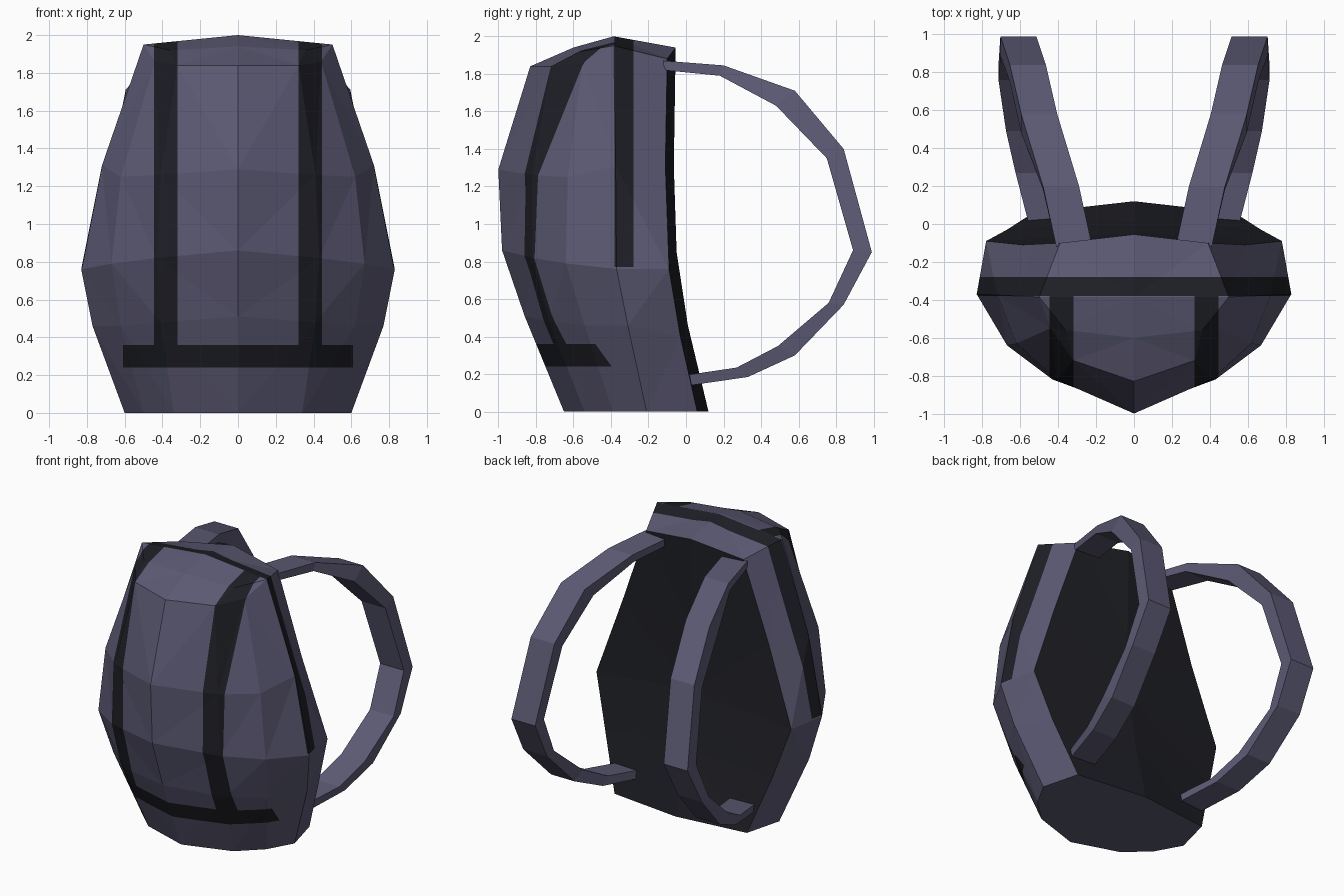
import bpy, bmesh
from mathutils import Vector

if "Cube" in bpy.data.objects:
    bpy.data.objects.remove(bpy.data.objects["Cube"])


def material(name, rgb):
    m = bpy.data.materials.new(name)
    m.diffuse_color = (*rgb, 1)
    m.use_nodes = True
    m.node_tree.nodes["Principled BSDF"].inputs["Base Color"].default_value = m.diffuse_color
    return m


FABRIC = material("slate_purple_fabric", (0.107, 0.102, 0.174))
TRIM = material("black_trim", (0.013, 0.0137, 0.019))


def finish(bm, name, mats):
    bmesh.ops.recalc_face_normals(bm, faces=bm.faces[:])
    me = bpy.data.meshes.new(name)
    bm.to_mesh(me)
    bm.free()
    for m in mats:
        me.materials.append(m)
    ob = bpy.data.objects.new(name, me)
    bpy.context.scene.collection.objects.link(ob)
    return ob


# Bag body: vertical columns of the right half, bottom to top
front_mid = [(0, -.65, 0), (0, -.86, .51), (0, -.98, .86), (0, -1, 1.29), (0, -.83, 1.84)]
front_out = [(.34, -.54, 0), (.41, -.73, .48), (.43, -.82, .82), (.41, -.82, 1.26), (.32, -.72, 1.84)]
corner = [(.5, -.39, 0), (.62, -.54, .46), (.67, -.64, .79), (.62, -.63, 1.25), (.44, -.55, 1.86)]
side = [(.6, -.21, 0), (.77, -.31, .46), (.83, -.37, .76), (.72, -.375, 1.31), (.5, -.385, 1.95)]
back_out = [(.53, .06, 0), (.67, -.03, .4), (.78, -.09, .76), (.588, -.11, 1.31), (.39, -.1, 1.88)]
back_mid = [(0, .12, 0), (0, .01, .46), (0, -.05, .85), (0, -.065, 1.31), (0, -.055, 1.94)]
cols = [front_mid, front_out, corner, side, back_out, back_mid]
ridge, lid_mid, lid_out = (0, -.385, 2), (0, -.6, 1.94), (.36, -.56, 1.92)

bm = bmesh.new()
for s in (1, -1):
    def face(pts, mat=0):
        f = bm.faces.new([bm.verts.new((s * x, y, z)) for x, y, z in pts])
        f.material_index = mat

    for i in range(5):
        a, b = cols[i], cols[i + 1]
        for j in range(4):
            face([a[j], b[j], b[j + 1], a[j + 1]], 1 if i == 4 else 0)
    # lid and bottom
    face([front_mid[4], front_out[4], lid_out, lid_mid])
    face([front_out[4], corner[4], side[4], lid_out])
    face([lid_mid, lid_out, side[4], ridge])
    face([ridge, side[4], back_out[4], back_mid[4]])
    face([c[0] for c in cols])
bmesh.ops.remove_doubles(bm, verts=bm.verts[:], dist=1e-4)
# weld the two bottom halves and make every facet flat
bmesh.ops.triangulate(bm, faces=bm.faces[:])

# Cut lines of the painted webbing
cuts = [((v, 0, 0), (1, 0, 0)) for v in (-.61, -.445, -.32, .32, .445, .61)]
cuts += [((0, v, 0), (0, 1, 0)) for v in (-.38, -.28)]
cuts += [((0, 0, v), (0, 0, 1)) for v in (.24, .36, .77)]
for co, no in cuts:
    bmesh.ops.bisect_plane(bm, geom=bm.verts[:] + bm.edges[:] + bm.faces[:],
                           dist=1e-5, plane_co=co, plane_no=no)
for f in bm.faces:
    c = f.calc_center_median()
    ax = abs(c.x)
    vertical = .32 < ax < .445 and c.z > .3 and c.y < -.38
    belt = .24 < c.z < .36 and ax < .61 and c.y < -.25
    over_top = -.38 < c.y < -.28 and c.z > .77
    if vertical or belt or over_top:
        f.material_index = 1
finish(bm, "bag_body", [FABRIC, TRIM])

# Shoulder straps: (x centre, outer y, outer z, inner y, inner z)
path = [(.315, -.12, 1.87, -.12, 1.82), (.385, .2, 1.845, .18, 1.79),
        (.5, .58, 1.71, .48, 1.63), (.56, .84, 1.4, .75, 1.35),
        (.61, .99, .85, .89, .86), (.62, .84, .57, .76, .58),
        (.58, .58, .3, .49, .35), (.53, .33, .185, .27, .235),
        (.46, .02, .14, .0, .195)]
HALF = .095
for s, label in ((1, "right"), (-1, "left")):
    bm = bmesh.new()
    rings = []
    for x, oy, oz, iy, iz in path:
        rings.append([bm.verts.new((s * (x + dx), y, z)) for dx, y, z in
                      ((-HALF, oy, oz), (HALF, oy, oz), (HALF, iy, iz), (-HALF, iy, iz))])
    for a, b in zip(rings, rings[1:]):
        for k in range(4):
            n = (k + 1) % 4
            bm.faces.new((a[k], a[n], b[n], b[k]))
    bm.faces.new(rings[0])
    bm.faces.new(rings[-1])
    finish(bm, label + "_shoulder_strap", [FABRIC])
